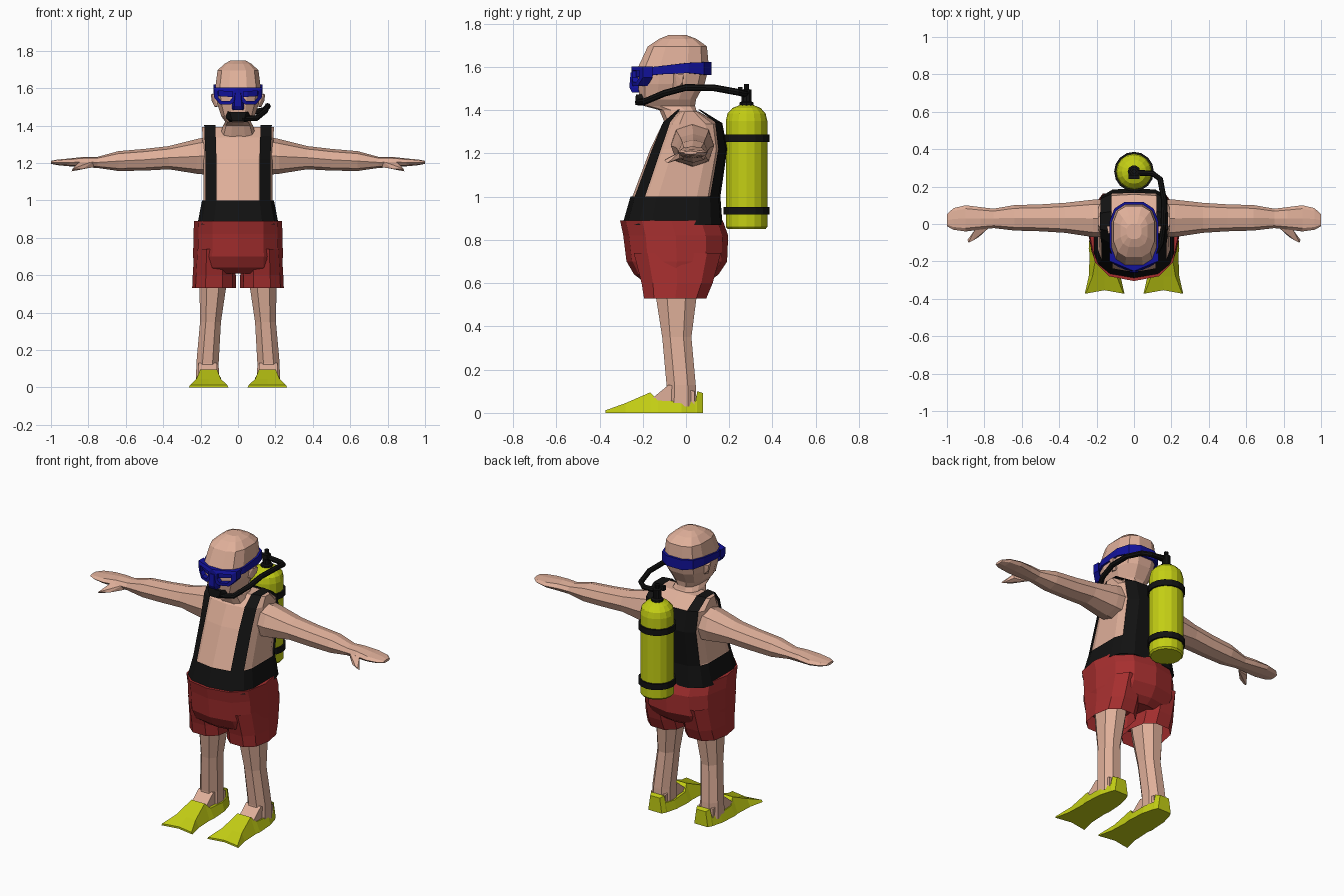
import bpy, bmesh, math
from mathutils import Vector

if "Cube" in bpy.data.objects:
    bpy.data.objects.remove(bpy.data.objects["Cube"])


def material(name, rgb):
    m = bpy.data.materials.new(name)
    m.diffuse_color = (*rgb, 1)
    m.use_nodes = True
    m.node_tree.nodes["Principled BSDF"].inputs["Base Color"].default_value = m.diffuse_color
    return m


SKIN = material("skin", (0.74, 0.43, 0.32))
YELLOW = material("yellow", (0.55, 0.62, 0.007))
RED = material("red", (0.38, 0.028, 0.028))
BLUE = material("blue", (0.006, 0.006, 0.33))
BLACK = material("black", (0.006, 0.006, 0.006))


def finish(name, bm, mat):
    me = bpy.data.meshes.new(name)
    bm.to_mesh(me)
    bm.free()
    me.materials.append(mat)
    ob = bpy.data.objects.new(name, me)
    bpy.context.collection.objects.link(ob)
    return ob


def loft(name, rings, mat, caps=True, wrap=False):
    """Skin a list of equal-length closed rings with quads."""
    bm = bmesh.new()
    vs = [[bm.verts.new(p) for p in r] for r in rings]
    n = len(vs[0])
    pairs = list(zip(vs, vs[1:])) + ([(vs[-1], vs[0])] if wrap else [])
    for a, b in pairs:
        for j in range(n):
            bm.faces.new((a[j], a[(j + 1) % n], b[(j + 1) % n], b[j]))
    if caps and not wrap:
        bm.faces.new(vs[0])
        bm.faces.new(vs[-1])
    bmesh.ops.recalc_face_normals(bm, faces=bm.faces)
    return finish(name, bm, mat)


def hull(name, pts, mat):
    bm = bmesh.new()
    for p in pts:
        bm.verts.new(p)
    bmesh.ops.convex_hull(bm, input=bm.verts)
    bmesh.ops.recalc_face_normals(bm, faces=bm.faces)
    return finish(name, bm, mat)


def oval(n, a, b, e=0.8, off=0.0):
    """Rounded-box outline with half sizes a and b."""
    out = []
    for k in range(n):
        t = 2 * math.pi * (k + off) / n
        c, s = math.cos(t), math.sin(t)
        out.append((a * math.copysign(abs(c) ** e, c), b * math.copysign(abs(s) ** e, s)))
    return out


def level(z, yf, yb, w, xc=0.0, n=12, e=0.8, off=0.0):
    """Horizontal ring between front yf and back yb."""
    return [(xc + x, (yf + yb) / 2 + y, z) for x, y in oval(n, w, (yb - yf) / 2, e, off)]


def lathe(name, prof, mat, x=0.0, y=0.28, n=16):
    rings = [[(x + r * math.cos(2 * math.pi * k / n), y + r * math.sin(2 * math.pi * k / n), z)
              for k in range(n)] for r, z in prof]
    return loft(name, rings, mat)


# Torso, and the harness as an offset shell of the same rings
TORSO = [(0.87, -0.285, 0.16, 0.208), (1.0, -0.248, 0.15, 0.184), (1.22, -0.165, 0.182, 0.184),
         (1.335, -0.11, 0.158, 0.19), (1.393, -0.035, 0.06, 0.192)]


def torso_ring(z, yf, yb, w, grow):
    d = yb - yf
    half = [(0, yf), (0.6 * w, yf + .05 * d), (0.9 * w, yf + .17 * d), (w, yf + .3 * d),
            (w, yb - .25 * d), (0.9 * w, yb - .12 * d), (0.6 * w, yb - .02 * d), (0, yb)]
    pts = half + [(-x, y) for x, y in half[6:0:-1]]
    return [(x * (1 + grow * 5), y + (grow if y > (yf + yb) / 2 else -grow), z + grow * (z > 1.3))
            for x, y in pts]


def torso(name, mat, grow=0.0, shell=False):
    bm = bmesh.new()
    vs = [[bm.verts.new(p) for p in torso_ring(*r, grow)] for r in TORSO]
    drop = []
    for i in range(4):
        for j in range(14):
            k = (j + 1) % 14
            f = bm.faces.new((vs[i][j], vs[i][k], vs[i + 1][k], vs[i + 1][j]))
            panel = j in (6, 7) and i < 3
            if i and j not in (1, 5, 8, 12) and not panel:
                drop.append(f)
    for q in ((1, 2, 5, 6), (8, 9, 12, 13), (0, 1, 6, 7), (0, 7, 8, 13), (2, 3, 4, 5), (9, 10, 11, 12)):
        f = bm.faces.new([vs[4][k] for k in q])
        if q[0] not in (1, 8):
            drop.append(f)
    bm.faces.new(vs[0])
    bmesh.ops.recalc_face_normals(bm, faces=bm.faces)
    if shell:
        bmesh.ops.delete(bm, geom=drop, context='FACES')
    return finish(name, bm, mat)


torso("torso", SKIN)
harness = torso("harness", BLACK, 0.009, True)

# Head with neck
loft("head", [level(*r, e=0.72, off=0.5) for r in (
    (1.34, -0.10, 0.08, 0.10), (1.40, -0.125, 0.05, 0.082), (1.42, -0.20, 0.045, 0.07),
    (1.45, -0.218, 0.05, 0.092), (1.52, -0.225, 0.09, 0.115), (1.60, -0.225, 0.11, 0.125),
    (1.695, -0.18, 0.10, 0.112), (1.73, -0.125, 0.05, 0.075), (1.748, -0.08, 0.0, 0.04))], SKIN)

# Shorts
loft("shorts", [level(*r) for r in (
    (0.89, -0.305, 0.17, 0.235), (0.82, -0.29, 0.195, 0.238), (0.70, -0.275, 0.19, 0.24),
    (0.64, -0.24, 0.15, 0.235), (0.61, -0.2, 0.11, 0.2))], RED)

# Mask strap, taller at the back
rim = []
for x, y, _ in level(0, -0.235, 0.122, 0.135, e=0.72, off=0.5):
    t = (y + 0.235) / 0.357
    mid, h = 1.572 + 0.04 * t - 0.05 * max(0, t - 0.6), 0.019 + 0.012 * max(0, 2 * t - 1)
    rim.append([(x * k, (y + 0.056) * k - 0.056, mid + s * h)
                for s, k in ((-1, 1), (1, 1), (1, 0.92), (-1, 0.92))])
loft("mask_strap", rim, BLUE, wrap=True)

OUTER = [(.0, 1.602), (.13, 1.602), (.128, 1.55), (.095, 1.512), (.04, 1.512), (.0, 1.54)]
INNER = [(.03, 1.582), (.108, 1.584), (.103, 1.548), (.085, 1.53), (.045, 1.53), (.03, 1.55)]
ARM = [(.14, .03, .10, 1.24, .105), (.22, .03, .10, 1.235, .093), (.37, .033, .08, 1.228, .062),
       (.50, .033, .072, 1.217, .058), (.64, .033, .068, 1.21, .053), (.75, .03, .052, 1.203, .03),
       (.82, .03, .06, 1.205, .028), (.90, .03, .07, 1.203, .021), (.965, .027, .058, 1.203, .015),
       (1.0, .02, .032, 1.203, .008)]
FIN = [(-.372, .106, .1, .012, .018), (-.28, .085, .065, .045, 0), (-.165, .08, .045, .095, 0),
       (-.13, .085, .06, .057, 0), (-.02, .078, .065, .052, 0), (.045, .06, .05, .055, 0),
       (.052, .058, .045, .1, 0), (.078, .046, .032, .092, 0)]

for s, side in ((1, "left"), (-1, "right")):
    # Arm and thumb
    loft(side + "_arm", [[(s * x, yc + a, zc + b) for a, b in oval(8, hy, hz, 0.85)]
                         for x, yc, hy, zc, hz in ARM], SKIN)
    hull(side + "_thumb", [(s * x, y, z) for x, y, z in (
        (.77, -.015, 1.21), (.77, -.01, 1.178), (.85, -.03, 1.205), (.85, -.03, 1.178),
        (.86, -.088, 1.178), (.885, -.1, 1.168), (.89, -.085, 1.155), (.83, -.07, 1.168))], SKIN)
    # Shorts leg, bare leg and foot
    loft(side + "_shorts_leg", [level(*r, n=10) for r in (
        (0.74, -0.25, 0.17, 0.108, s * .125), (0.6, -0.212, 0.13, 0.115, s * .127),
        (0.53, -0.2, 0.1, 0.117, s * .128))], RED, caps=False)
    loft(side + "_leg", [level(*r, n=8, off=0.5, e=0.9) for r in (
        (0.66, -0.16, 0.07, 0.085, s * .13), (0.53, -0.145, 0.055, 0.076, s * .135),
        (0.35, -0.115, 0.03, 0.06, s * .147), (0.13, -0.095, 0.05, 0.064, s * .163),
        (0.03, -0.1, 0.055, 0.066, s * .163))], SKIN)
    hull(side + "_foot", [(s * (.162 + u), y, z) for u in (-.05, .05) for y, z in (
        (-.08, .13), (-.165, .06), (-.165, .02), (.04, .02), (.04, .1))], SKIN)
    # Swim fin
    loft(side + "_fin", [[(s * (.157 + u), y + (dy if u == 0 else 0), z) for u, z in (
        (-w, 0), (0, 0), (w, 0), (t, h), (0, h), (-t, h))] for y, w, t, h, dy in FIN], YELLOW)
    # Ear
    hull(side + "_ear", [(s * x, y, z) for x, y, z in (
        (.11, -.06, 1.565), (.11, -.06, 1.505), (.11, -.02, 1.5), (.11, -.01, 1.56),
        (.138, -.05, 1.57), (.145, -.012, 1.565), (.14, -.015, 1.53), (.125, -.04, 1.5))], SKIN)

    # Mask frame around one eye
    def frame(pts, depth):
        return [(s * x, -0.252 + 3.2 * x * x + depth, z) for x, z in pts]
    loft(side + "_mask_frame", [frame(OUTER, 0), frame(INNER, 0), frame(INNER, .045), frame(OUTER, .045)],
         BLUE, wrap=True)

# Nose cover and mouthpiece
hull("mask_nose", [(sx * x, y, z) for sx in (-1, 1) for x, y, z in (
    (.014, -.256, 1.575), (.022, -.21, 1.575), (.02, -.262, 1.505), (.036, -.21, 1.50),
    (.022, -.25, 1.482), (.03, -.21, 1.482))], BLUE)
hull("mouthpiece", [(sx * x, y, z) for sx in (-1, 1) for x, y, z in (
    (.06, -.19, 1.475), (.045, -.232, 1.472), (.03, -.235, 1.425), (.045, -.19, 1.42), (.065, -.2, 1.44))], BLACK)

# Air tank, bands and valve
lathe("tank", [(.088, .85), (.096, .86), (.096, 1.35), (.088, 1.385), (.065, 1.41), (.03, 1.424)], YELLOW)
for z in (0.935, 1.27):
    lathe("tank_band", [(.106, z - .018), (.106, z + .018)], BLACK)
lathe("valve", [(.034, 1.415), (.034, 1.435), (.024, 1.44), (.024, 1.495), (.013, 1.497), (.013, 1.522)], BLACK, n=10)
hull("valve_handle", [(x, y, z) for x in (-.03, .03) for y in (.24, .262) for z in (1.48, 1.508)], BLACK)

# Air hose from the valve round the left side to the mouth
PATH = [(0, .275, 1.48), (.1, .27, 1.475), (.14, .24, 1.483), (.16, .13, 1.503), (.158, 0, 1.505),
        (.145, -.1, 1.478), (.10, -.19, 1.44), (.02, -.222, 1.437)]
rings = []
for i, p in enumerate(PATH):
    d = (Vector(PATH[min(i + 1, 7)]) - Vector(PATH[max(i - 1, 0)])).normalized()
    u = d.cross(Vector((0, 0, 1))).normalized()
    v = u.cross(d)
    rings.append([Vector(p) + u * a + v * b for a, b in oval(8, .0155, .0155, 1)])
loft("air_hose", rings, BLACK)
